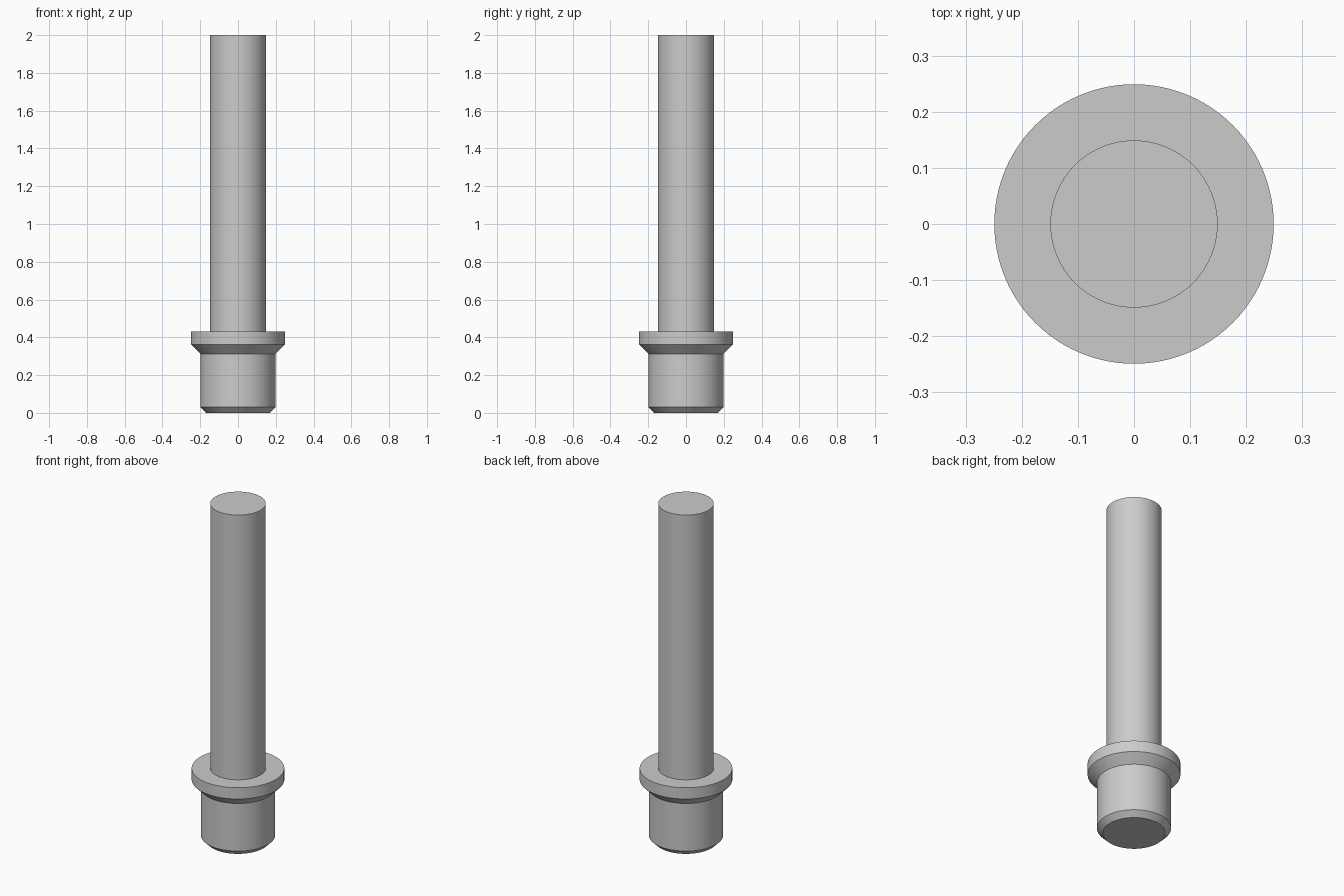
import bpy, bmesh
from math import radians

cube = bpy.data.objects.get("Cube")
if cube:
    bpy.data.objects.remove(cube, do_unlink=True)

SEGMENTS = 96

steel = bpy.data.materials.new("light_grey_metal")
steel.use_nodes = True
colour = (0.6, 0.6, 0.6, 1)
steel.diffuse_color = colour
steel.node_tree.nodes["Principled BSDF"].inputs["Base Color"].default_value = colour


def turned_part(name, profile):
    """Spin (radius, height) points round z and cap both ends."""
    bm = bmesh.new()
    verts = [bm.verts.new((r, 0, z)) for r, z in profile]
    edges = [bm.edges.new(pair) for pair in zip(verts, verts[1:])]
    bmesh.ops.spin(bm, geom=verts + edges, cent=(0, 0, 0), axis=(0, 0, 1),
                   angle=radians(360), steps=SEGMENTS, use_merge=True)
    bmesh.ops.remove_doubles(bm, verts=bm.verts, dist=1e-5)
    bmesh.ops.holes_fill(bm, edges=[e for e in bm.edges if e.is_boundary])
    bmesh.ops.recalc_face_normals(bm, faces=bm.faces)
    mesh = bpy.data.meshes.new(name)
    bm.to_mesh(mesh)
    bm.free()
    mesh.materials.append(steel)
    obj = bpy.data.objects.new(name, mesh)
    bpy.context.collection.objects.link(obj)
    bpy.ops.object.select_all(action="DESELECT")
    obj.select_set(True)
    bpy.context.view_layer.objects.active = obj
    bpy.ops.object.shade_smooth_by_angle(angle=radians(30))
    return obj


# One solid turned pin: chamfered plug, flared collar, long shaft
turned_part("stepped_pin", [
    (0.168, 0), (0.199, 0.031),     # bottom chamfer
    (0.199, 0.313),                 # plug wall
    (0.249, 0.363), (0.249, 0.43),  # flare and collar rim
    (0.149, 0.43), (0.149, 2),      # collar top and shaft
])
